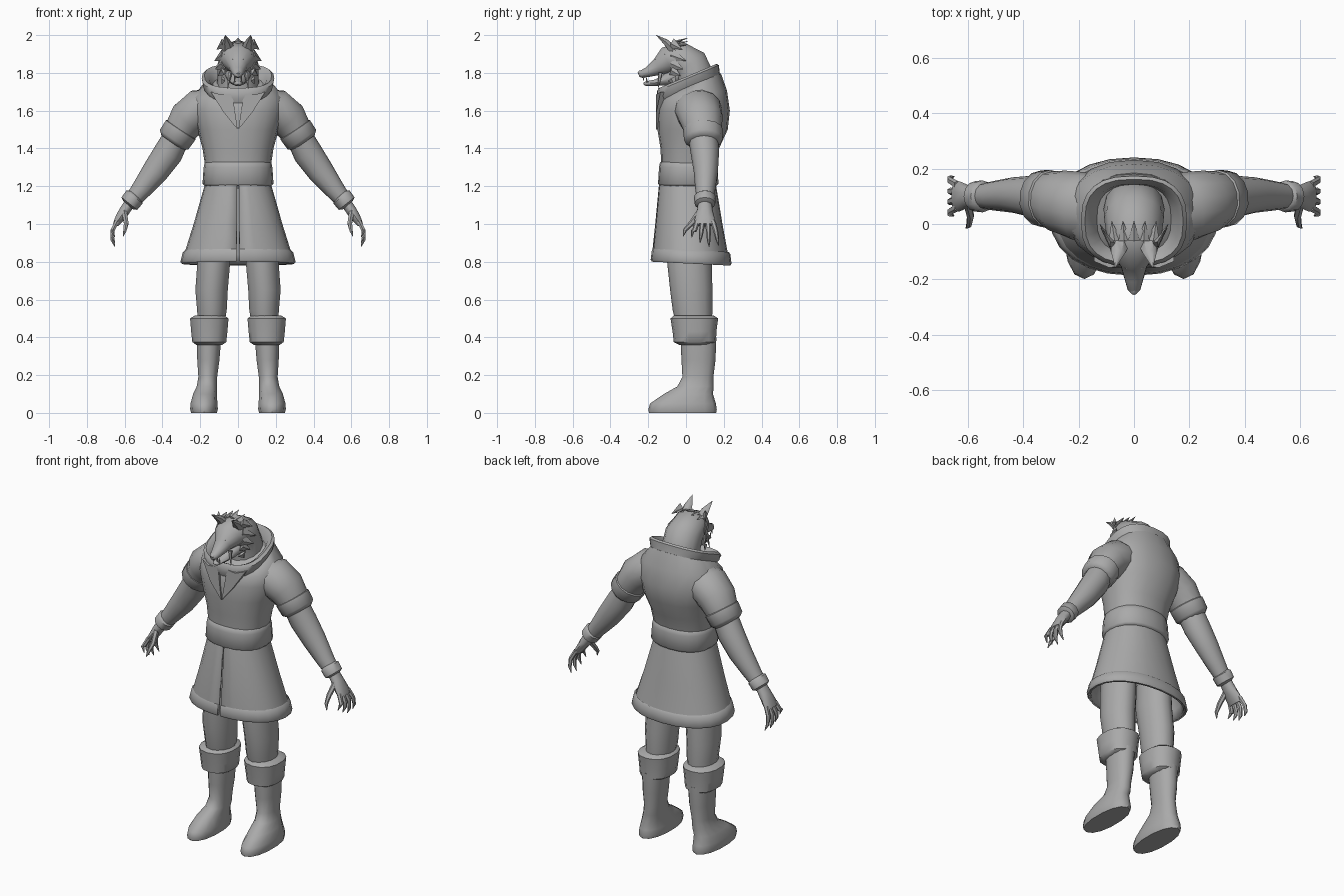
import bpy, bmesh, math
from mathutils import Vector

grey = bpy.data.materials.new("plain grey")
grey.diffuse_color = (0.4, 0.4, 0.4, 1)


def finish(name, bm, mirror=False, thick=0, angle=50):
    bmesh.ops.recalc_face_normals(bm, faces=bm.faces[:])
    me = bpy.data.meshes.new(name)
    bm.to_mesh(me)
    bm.free()
    me.materials.append(grey)
    ob = bpy.data.objects.new(name, me)
    bpy.context.collection.objects.link(ob)
    bpy.ops.object.select_all(action='DESELECT')
    ob.select_set(True)
    bpy.context.view_layer.objects.active = ob
    bpy.ops.object.shade_smooth_by_angle(angle=math.radians(angle))
    if thick:
        mod = ob.modifiers.new("thickness", 'SOLIDIFY')
        mod.thickness = thick
        mod.offset = -1
    if mirror:
        ob.modifiers.new("mirror", 'MIRROR')
    return ob


def skin(bm, rings, n, power=2, side=None, caps=True, gap=0, loop=False):
    """Rings are x, y, z, radius a, radius b and an optional tilt.
    Without a side axis rings lie flat; with one they face along the path."""
    pts = [Vector(r[:3]) for r in rings]
    rows = []
    for i, r in enumerate(rings):
        u, v = Vector((1, 0, 0)), Vector((0, 1, r[5] if len(r) > 5 else 0))
        if side:
            t = (pts[min(i + 1, len(pts) - 1)] - pts[max(i - 1, 0)]).normalized()
            u = Vector(side).cross(t).normalized()
            v = t.cross(u)
        row = []
        for k in range(n + (1 if gap else 0)):
            a = -math.pi / 2 + gap + k * (2 * math.pi - 2 * gap) / n
            c, s = math.cos(a), math.sin(a)
            c = math.copysign(abs(c) ** (2 / power), c)
            s = math.copysign(abs(s) ** (2 / power), s)
            row.append(bm.verts.new(pts[i] + u * r[3] * c + v * r[4] * s))
        rows.append(row)
    pairs = list(zip(rows, rows[1:])) + ([(rows[-1], rows[0])] if loop else [])
    for lo, hi in pairs:
        for k in range(n):
            j = k + 1 if gap else (k + 1) % n
            bm.faces.new((lo[k], lo[j], hi[j], hi[k]))
    if caps and not gap and not loop:
        bm.faces.new(rows[0])
        bm.faces.new(rows[-1])


def loft(name, rings, n=16, mirror=False, thick=0, **kw):
    bm = bmesh.new()
    skin(bm, rings, n, **kw)
    return finish(name, bm, mirror, thick)


def spikes(name, items, n=4, flat=0.4, mirror=True, side=(1, 0, 0)):
    """Tapering locks, each given as base, tip and width."""
    bm = bmesh.new()
    for base, tip, w in items:
        skin(bm, [(*base, w * flat, w), (*tip, 0.001, 0.001)], n, side=side)
    finish(name, bm, mirror, angle=30)


# coat body, belt, skirt and hem
loft("coat_body", [(0, .01, 1.28, .17, .14), (0, .02, 1.4, .188, .155), (0, .035, 1.5, .215, .186),
                   (0, .042, 1.6, .245, .19), (0, .04, 1.68, .235, .177, .15),
                   (0, .03, 1.735, .18, .155, .4)], 20, power=2.3)
loft("belt", [(0, .012, 1.2, .176, .148), (0, .012, 1.213, .188, .16), (0, .012, 1.3, .182, .155),
              (0, .012, 1.325, .176, .15), (0, .012, 1.335, .16, .135)], 20, power=2.3)
loft("skirt", [(0, .008, 1.23, .17, .145), (0, .008, 1.2, .178, .152), (0, .015, 1.0, .235, .178),
               (0, .022, .85, .282, .2, -.04), (0, .027, .795, .296, .206, -.05)],
     24, power=2.2, gap=.02, thick=.012)
loft("skirt_hem", [(0, .026, .862, .279, .2, -.05), (0, .027, .85, .292, .208, -.05),
                   (0, .027, .8, .305, .214, -.05), (0, .027, .79, .298, .208, -.05),
                   (0, .027, .8, .28, .194, -.05)], 24, power=2.2, gap=.02)

# tilted collar roll
loft("collar", [(0, .02, 1.71, .165, .165, .42), (0, .012, 1.735, .185, .166, .42),
                (0, .01, 1.772, .192, .164, .42), (0, .01, 1.784, .178, .152, .42),
                (0, .012, 1.765, .15, .132, .42), (0, .02, 1.72, .13, .12, .42)],
     24, power=2.6, loop=True)

# folded lapels meeting in a point on the chest
bm = bmesh.new()
front = [(.03, -.15, 1.69), (.09, -.158, 1.685), (.145, -.135, 1.70), (.075, -.158, 1.59), (.002, -.16, 1.5)]
back = [(x, y + .03, z) for x, y, z in front]
f, b = [[bm.verts.new(p) for p in side] for side in (front, back)]
bm.faces.new(f)
bm.faces.new(b)
for i in range(5):
    bm.faces.new((f[i], f[(i + 1) % 5], b[(i + 1) % 5], b[i]))
finish("lapel", bm, True, angle=30)

# sleeves, arms and cuffs
Y = (0, 1, 0)
loft("sleeve", [(.12, .05, 1.625, .095, .12), (.2, .065, 1.605, .112, .125), (.265, .08, 1.555, .105, .115),
                (.305, .09, 1.495, .088, .1), (.33, .09, 1.455, .08, .09)], 14, True, side=Y)
loft("sleeve_cuff", [(.296, .09, 1.51, .075, .088), (.303, .09, 1.498, .096, .106),
                     (.338, .092, 1.447, .094, .102), (.35, .092, 1.43, .07, .08)], 14, True, side=Y)
loft("forearm", [(.32, .09, 1.47, .07, .08), (.37, .1, 1.375, .078, .075), (.44, .105, 1.275, .07, .064),
                 (.51, .102, 1.185, .054, .053), (.575, .1, 1.105, .04, .04)], 12, True, side=Y)
loft("wrist_cuff", [(.54, .1, 1.152, .04, .045), (.548, .1, 1.143, .055, .058),
                    (.575, .1, 1.108, .053, .055), (.582, .1, 1.1, .035, .035)], 12, True, side=Y)
loft("palm", [(.57, .1, 1.115, .03, .036), (.602, .1, 1.068, .03, .042), (.63, .1, 1.025, .024, .054),
              (.648, .1, .995, .016, .054)], 10, True, side=Y)

# clawed fingers and thumb
bm = bmesh.new()
for y0, y1, z in ((.06, .03, .93), (.088, .075, .9), (.115, .122, .88), (.142, .172, .886)):
    m = (y0 + y1) / 2
    skin(bm, [(.64, y0, 1.015, .013, .015), (.665, m, .965, .012, .013),
              (.666, m * .4 + y1 * .6, z + .035, .01, .01), (.652, y1, z, .002, .002)], 6, side=Y)
skin(bm, [(.602, .075, 1.065, .016, .018), (.592, .03, 1.005, .014, .015),
          (.598, -.005, .968, .01, .011), (.608, -.015, .935, .002, .002)], 6, side=Y)
finish("fingers", bm, True)

# legs, boots and fur cuffs
loft("leg", [(.125, .018, .95, .085, .115), (.128, .018, .8, .089, .118), (.14, .028, .65, .088, .112),
             (.138, .035, .54, .08, .105), (.145, .045, .45, .07, .09)], 14, True)
loft("boot_cuff", [(.152, .05, .36, .07, .085), (.152, .047, .375, .092, .112), (.152, .045, .43, .098, .116),
                   (.152, .044, .5, .104, .126), (.15, .042, .516, .08, .105)], 14, True, power=2.3)
loft("boot", [(.18, -.018, 0, .07, .178), (.18, -.018, .02, .075, .181), (.18, -.016, .05, .073, .174),
              (.175, .013, .1, .064, .13), (.165, .05, .14, .055, .096), (.16, .063, .19, .051, .082),
              (.157, .066, .28, .06, .09), (.154, .066, .4, .067, .095)], 14, True, power=2.2)

# neck, skull and snout in one sweep, then the open lower jaw
X = (1, 0, 0)
loft("head", [(0, .05, 1.64, .1, .11), (0, .055, 1.76, .108, .11), (0, .02, 1.845, .1, .108),
              (0, -.04, 1.88, .092, .1), (0, -.1, 1.866, .074, .084), (0, -.145, 1.832, .048, .05),
              (0, -.2, 1.805, .028, .034), (0, -.238, 1.792, .02, .023), (0, -.25, 1.788, .01, .012)],
     14, side=X)
loft("lower_jaw", [(0, -.04, 1.79, .05, .07), (0, -.1, 1.765, .034, .052), (0, -.16, 1.748, .018, .034),
                   (0, -.215, 1.743, .012, .02), (0, -.225, 1.744, .005, .008)], 10, side=X)
loft("nose", [(0, -.23, 1.806, .008, .014), (0, -.245, 1.801, .011, .014), (0, -.254, 1.796, .005, .008)], 8, side=X)

# ears and brows
loft("ear", [(.05, -.07, 1.925, .026, .034), (.058, -.105, 1.962, .018, .025), (.068, -.158, 2.0, .001, .001)],
     6, True, side=X)
spikes("brow", [((.02, -.15, 1.868), (.075, -.11, 1.9), .016)], 5, .7, side=Y)

# fangs and fur locks
spikes("fang", [((.042, -.135, 1.80), (.056, -.148, 1.715), .012), ((.016, -.222, 1.79), (.017, -.226, 1.758), .006),
                ((.018, -.205, 1.745), (.02, -.21, 1.778), .006)], 5, 1)
spikes("cheek_fur", [((.078, -.075, z + .03), (x, y, z), w) for x, y, z, w in
                     ((.112, -.02, 1.925, .03), (.124, .0, 1.865, .035), (.12, -.015, 1.82, .035),
                      (.105, -.03, 1.785, .03), (.085, -.06, 1.74, .028))], side=(0, 0, 1))
spikes("crest_fur", [((x, -.06, 1.962 - abs(x) * .3), (x * 1.15, .01, 1.985 - abs(x) * .5), .022)
                     for x in (-.07, -.035, 0, .035, .07)], mirror=False)
